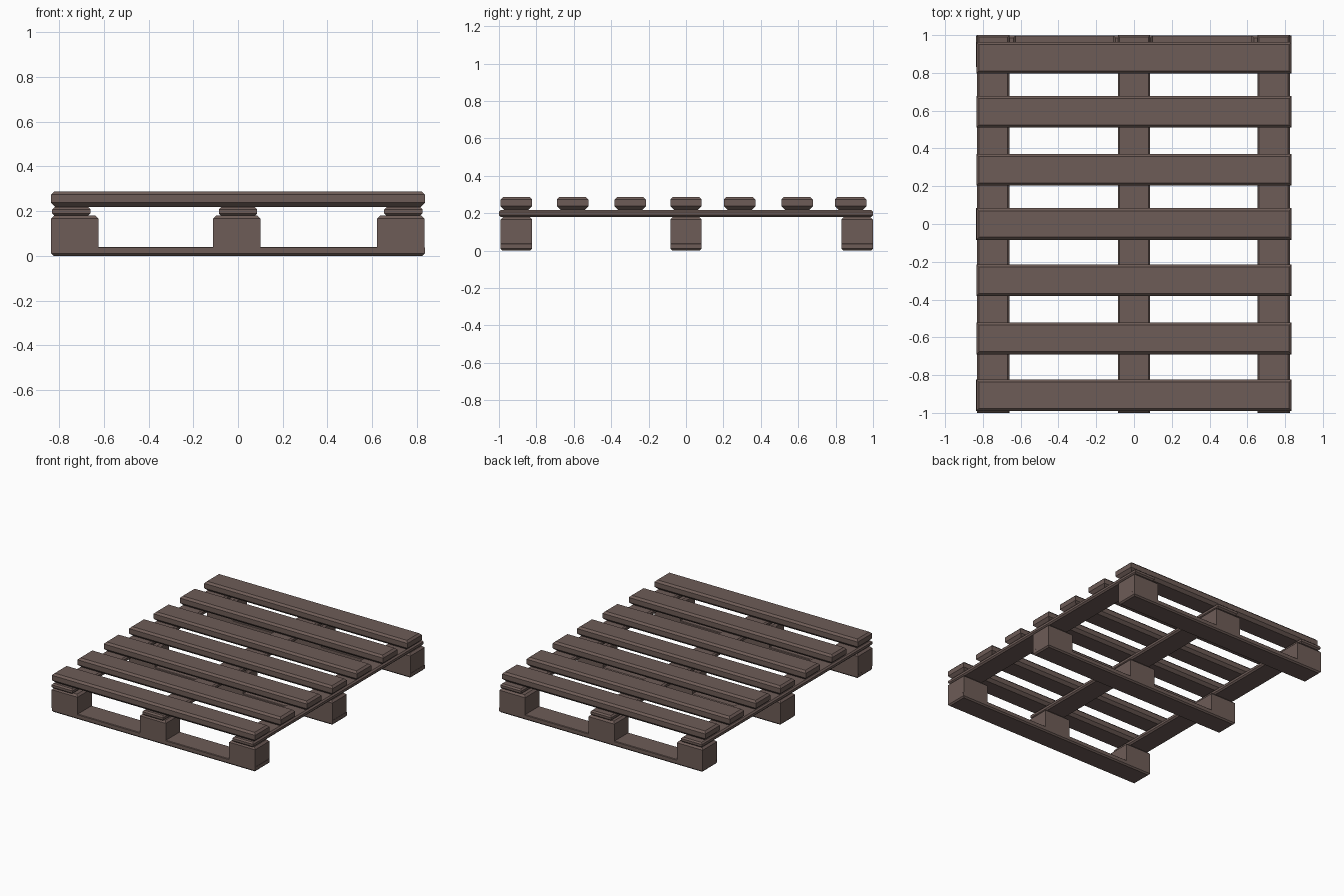
import bpy
import bmesh

cube = bpy.data.objects.get("Cube")
if cube:
    bpy.data.objects.remove(cube)

# One weathered wood colour
wood = bpy.data.materials.new("brown_wood")
wood.use_nodes = True
COLOUR = (0.155, 0.107, 0.095, 1)
wood.diffuse_color = COLOUR
wood.node_tree.nodes["Principled BSDF"].inputs["Base Color"].default_value = COLOUR


def timber(name, centre, size, z0, z1, low=0.012, high=0.012):
    """Sawn timber with chamfered bottom and top edges, square upright corners."""
    bm = bmesh.new()
    rings = []
    for z, inset in ((z0, low), (z0 + low, 0), (z1 - high, 0), (z1, high)):
        hx, hy = size[0] / 2 - inset, size[1] / 2 - inset
        rings.append([bm.verts.new((sx * hx, sy * hy, z))
                      for sx, sy in ((-1, -1), (1, -1), (1, 1), (-1, 1))])
    for a, b in zip(rings, rings[1:]):
        for i in range(4):
            j = (i + 1) % 4
            bm.faces.new((a[i], a[j], b[j], b[i]))
    bm.faces.new(rings[0][::-1])
    bm.faces.new(rings[-1])
    mesh = bpy.data.meshes.new(name)
    bm.to_mesh(mesh)
    bm.free()
    mesh.materials.append(wood)
    obj = bpy.data.objects.new(name, mesh)
    obj.location = (centre[0], centre[1], 0)
    bpy.context.collection.objects.link(obj)


WIDTH = 1.67
BOARD = 0.168

# Deck boards across the top
for n, y in enumerate((-0.907, -0.606, -0.298, 0, 0.287, 0.594, 0.88)):
    timber(f"deck_board_{n + 1}", (0, y), (WIDTH, BOARD), 0.217, 0.287, 0.02, 0.014)

# Stringers running front to back
for side, x in (("right", -0.745), ("middle", 0), ("left", 0.739)):
    timber(f"stringer_{side}", (x, 0), (0.172, 2), 0.18, 0.217, 0.01, 0.01)

# Bottom boards, each carrying three spacer blocks
for row, y in (("front", -0.907), ("middle", 0), ("back", 0.915)):
    timber(f"bottom_board_{row}", (0, y), (WIDTH, BOARD), 0, 0.04, 0.01, 0.004)
    for side, x in (("right", -0.73), ("middle", -0.005), ("left", 0.728)):
        timber(f"block_{row}_{side}", (x, y), (0.212, BOARD), 0.03, 0.18, 0.001, 0.014)
